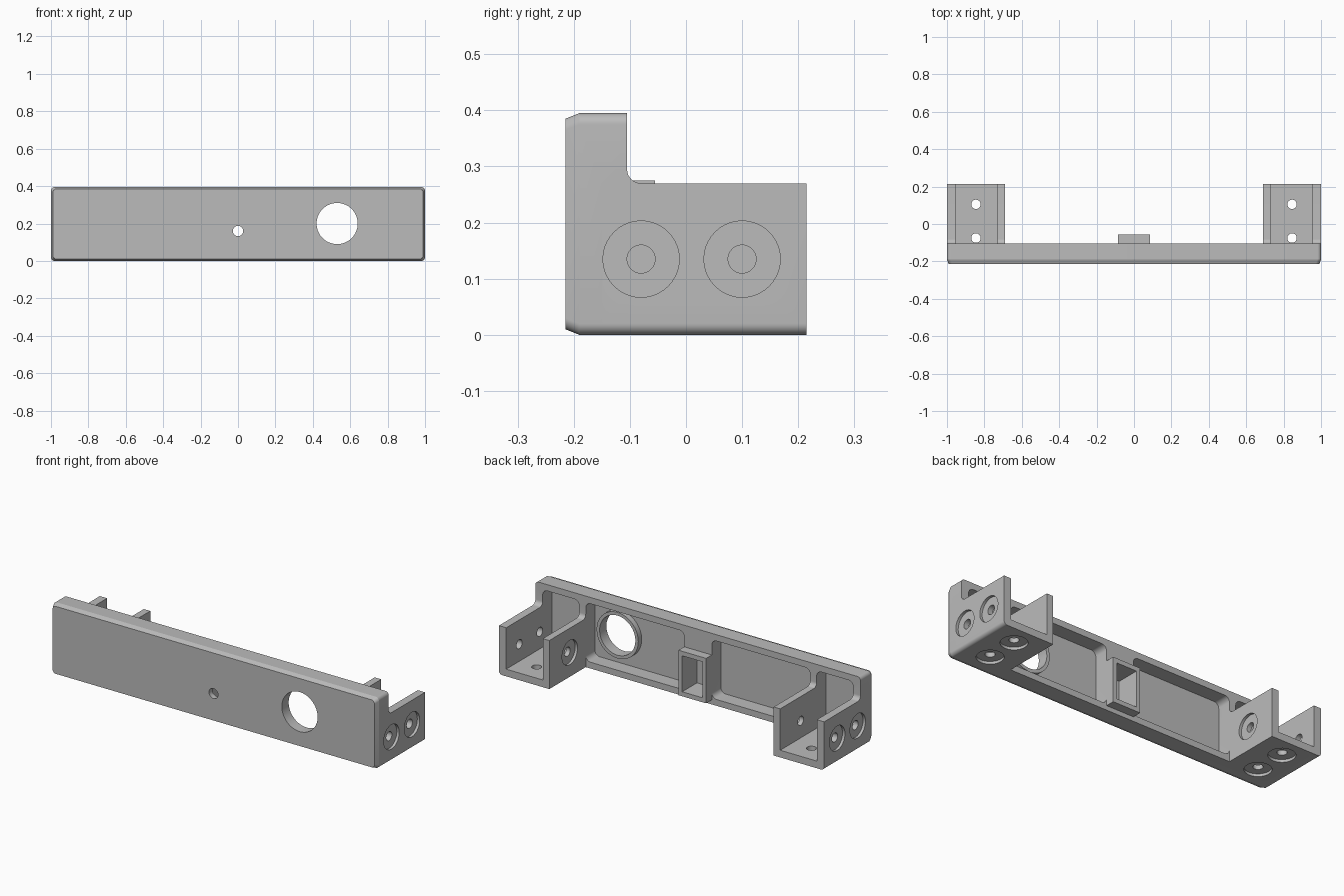
import bpy, bmesh, math

cube = bpy.data.objects.get("Cube")
if cube:
    bpy.data.objects.remove(cube, do_unlink=True)

grey = bpy.data.materials.new("matte_grey")
grey.use_nodes = True
COLOR = (0.5, 0.5, 0.5, 1)
grey.diffuse_color = COLOR
grey.node_tree.nodes["Principled BSDF"].inputs["Base Color"].default_value = COLOR

FRONT, BACK, REAR = -0.215, -0.105, 0.215   # panel front, panel back, ear end
SKIN = -0.185                               # inner side of the front wall
TOP, EAR_TOP, WALL = 0.395, 0.27, 0.04


def arc(cx, cy, r, a0, a1, n=8):
    return [(cx + r * math.cos(math.radians(a0 + (a1 - a0) * i / n)),
             cy + r * math.sin(math.radians(a0 + (a1 - a0) * i / n))) for i in range(n + 1)]


def round_rect(x0, x1, z0, z1, r):
    return (arc(x0 + r, z0 + r, r, 180, 270) + arc(x1 - r, z0 + r, r, 270, 360)
            + arc(x1 - r, z1 - r, r, 0, 90) + arc(x0 + r, z1 - r, r, 90, 180))


def rect(a0, a1, b0, b1):
    return [(a0, b0), (a1, b0), (a1, b1), (a0, b1)]


def loft(name, axis, *sections):
    """Solid through outlines; each section is (outline, position along axis)."""
    place = {"x": lambda a, b, t: (t, a, b),
             "y": lambda a, b, t: (a, t, b),
             "z": lambda a, b, t: (a, b, t)}[axis]
    bm = bmesh.new()
    rings = [[bm.verts.new(place(a, b, t)) for a, b in pts] for pts, t in sections]
    for r0, r1 in zip(rings, rings[1:]):
        for i in range(len(r0)):
            j = (i + 1) % len(r0)
            bm.faces.new((r0[i], r0[j], r1[j], r1[i]))
    bm.faces.new(rings[0])
    bm.faces.new(rings[-1])
    bmesh.ops.recalc_face_normals(bm, faces=bm.faces)
    mesh = bpy.data.meshes.new(name)
    bm.to_mesh(mesh)
    bm.free()
    mesh.materials.append(grey)
    obj = bpy.data.objects.new(name, mesh)
    bpy.context.collection.objects.link(obj)
    return obj


def cylinder(name, axis, a, b, r, t0, t1, n=40):
    pts = arc(a, b, r, 0, 360, n)[:-1]
    return loft(name, axis, (pts, t0), (pts, t1))


def combine(base, tools, operation):
    for tool in tools:
        mod = base.modifiers.new(tool.name, "BOOLEAN")
        mod.operation, mod.solver, mod.object = operation, "EXACT", tool
    bpy.context.view_layer.update()
    mesh = bpy.data.meshes.new_from_object(
        base.evaluated_get(bpy.context.evaluated_depsgraph_get()))
    base.modifiers.clear()
    base.data = mesh
    for tool in tools:
        bpy.data.objects.remove(tool, do_unlink=True)


def sided(s, x0, x1):
    return sorted((s * x0, s * x1))


# Front panel with rounded edges and chamfered face
full = round_rect(-1, 1, 0, TOP, 0.02)
face = round_rect(-0.99, 0.99, 0.01, TOP - 0.01, 0.02)
panel = loft("front_panel", "y", (face, FRONT), (full, -0.19), (full, BACK))

adds, cuts = [], []
for s in (1, -1):
    # U-shaped mounting ear
    outline = (arc(0.98, 0.02, 0.02, -90, 0) + [(1, EAR_TOP), (0.955, EAR_TOP),
               (0.955, WALL), (0.73, WALL), (0.73, EAR_TOP), (0.69, EAR_TOP), (0.69, 0)])
    outline = [(s * x, z) for x, z in outline]
    adds.append(loft("ear", "y", (outline, -0.15), (outline, REAR)))
    # Fillets from ear walls up to the panel
    r = 0.025
    fillet = ([(BACK - 0.02, EAR_TOP - 0.01), (BACK - 0.02, EAR_TOP + r)]
              + arc(BACK + r, EAR_TOP + r, r, 180, 270) + [(BACK + r, EAR_TOP - 0.01)])
    for x0, x1 in ((0.69, 0.73), (0.955, 1)):
        adds.append(loft("fillet", "x", (fillet, s * x0), (fillet, s * x1)))

    # Hollows behind the panel and inside the ear
    hollow = round_rect(*sided(s, 0.085, 0.69), 0.035, 0.36, 0.03)
    cuts.append(loft("hollow", "y", (hollow, SKIN), (hollow, BACK + 0.02)))
    hollow = (rect(*sided(s, 0.73, 0.955), WALL, 0.3)[:2]
              + arc(sided(s, 0.73, 0.955)[1] - 0.03, 0.33, 0.03, 0, 90)
              + arc(sided(s, 0.73, 0.955)[0] + 0.03, 0.33, 0.03, 90, 180))
    cuts.append(loft("ear_hollow", "y", (hollow, SKIN), (hollow, BACK + 0.02)))

    # Counterbored screw holes in the outer wall, floor and inner wall
    for y in (-0.08, 0.1):
        cuts.append(cylinder("side_hole", "x", y, 0.135, 0.025, s * 0.94, s * 1.05))
        cuts.append(cylinder("side_bore", "x", y, 0.135, 0.068, s * 0.985, s * 1.05))
        cuts.append(cylinder("floor_hole", "z", s * 0.845, y + 0.005, 0.025, -0.05, 0.06))
        cuts.append(cylinder("floor_bore", "z", s * 0.845, y + 0.005, 0.068, -0.05, 0.015))
    cuts.append(cylinder("inner_hole", "x", 0.035, 0.135, 0.025, s * 0.65, s * 0.75))
    cuts.append(cylinder("inner_bore", "x", 0.035, 0.135, 0.068, s * 0.65, s * 0.705))

combine(panel, adds, "UNION")
combine(panel, cuts, "DIFFERENCE")

# Sensor box and raised ring on the back of the panel
box = rect(-0.085, 0.085, 0.025, 0.275)
combine(panel, [loft("box", "y", (box, -0.2), (box, -0.055)),
                cylinder("ring", "y", 0.53, 0.2, 0.128, -0.2, -0.155, 64)], "UNION")
inside = rect(-0.062, 0.062, 0.05, 0.25)
combine(panel, [loft("box_inside", "y", (inside, SKIN), (inside, 0)),
                cylinder("large_hole", "y", 0.53, 0.2, 0.11, -0.3, 0, 64),
                cylinder("small_hole", "y", 0, 0.16, 0.028, -0.3, -0.1)], "DIFFERENCE")

bpy.ops.object.select_all(action="DESELECT")
panel.select_set(True)
bpy.context.view_layer.objects.active = panel
bpy.ops.object.shade_smooth_by_angle(angle=math.radians(20))
